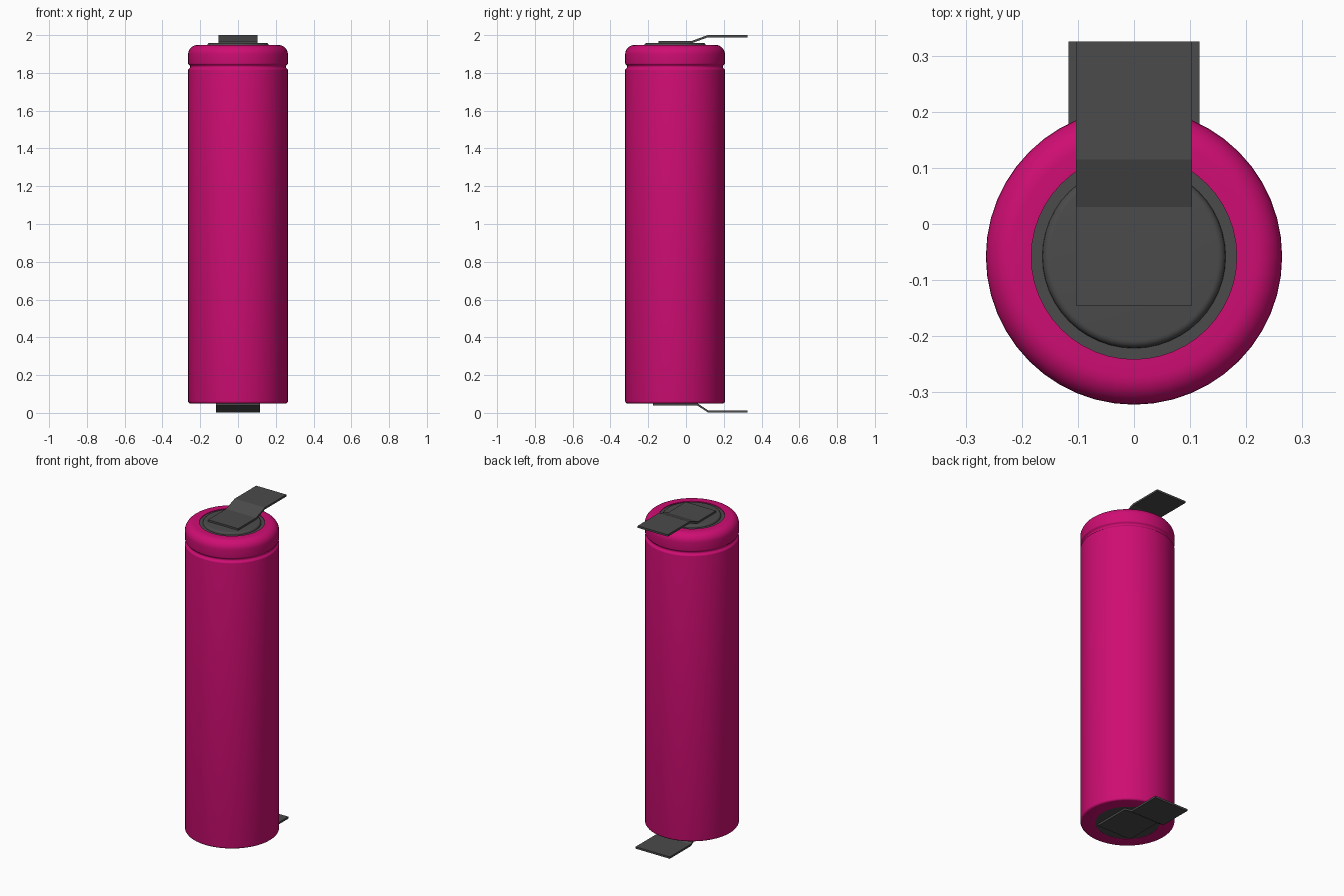
import bpy, bmesh, math
from mathutils import Vector

cube = bpy.data.objects.get("Cube")
if cube:
    bpy.data.objects.remove(cube, do_unlink=True)

AXIS_Y = -0.058
SEGMENTS = 48


def material(name, color):
    m = bpy.data.materials.new(name)
    m.use_nodes = True
    m.diffuse_color = color
    m.node_tree.nodes["Principled BSDF"].inputs["Base Color"].default_value = color
    return m


pink = material("magenta wrap", (0.62, 0.004, 0.17, 1))
grey = material("dark metal", (0.07, 0.07, 0.07, 1))


def finish(name, bm, mat, smooth):
    bmesh.ops.recalc_face_normals(bm, faces=bm.faces)
    mesh = bpy.data.meshes.new(name)
    bm.to_mesh(mesh)
    bm.free()
    mesh.materials.append(mat)
    ob = bpy.data.objects.new(name, mesh)
    bpy.context.collection.objects.link(ob)
    if smooth:
        bpy.ops.object.select_all(action="DESELECT")
        ob.select_set(True)
        bpy.context.view_layer.objects.active = ob
        bpy.ops.object.shade_smooth_by_angle(angle=math.radians(35))
    return ob


def lathe(name, profile, mat):
    """Spin a closed (radius, z) outline around the cell axis."""
    bm = bmesh.new()
    verts = [bm.verts.new((r, AXIS_Y, z)) for r, z in profile]
    edges = [bm.edges.new((a, b)) for a, b in zip(verts, verts[1:])]
    bmesh.ops.spin(bm, geom=verts + edges, cent=(0, AXIS_Y, 0), axis=(0, 0, 1),
                   angle=math.tau, steps=SEGMENTS)
    bmesh.ops.remove_doubles(bm, verts=bm.verts, dist=0.0001)
    return finish(name, bm, mat, True)


def arc(r, z, radius, start, end, steps):
    """Rounded part of a lathe outline, angles in degrees."""
    angles = [math.radians(start + (end - start) * i / steps) for i in range(steps + 1)]
    return [(r + radius * math.cos(a), z + radius * math.sin(a)) for a in angles]


def tab(name, half_width, path, thickness):
    """Bent metal strip following a (y, z) path along its underside."""
    bm = bmesh.new()
    outline = path + [(y, z + thickness) for y, z in reversed(path)]
    face = bm.faces.new([bm.verts.new((-half_width, y, z)) for y, z in outline])
    side = bmesh.ops.extrude_face_region(bm, geom=[face])
    moved = [v for v in side["geom"] if isinstance(v, bmesh.types.BMVert)]
    bmesh.ops.translate(bm, verts=moved, vec=Vector((2 * half_width, 0, 0)))
    return finish(name, bm, mat=grey, smooth=False)


# Shrink wrap: rolled bottom edge, crimp groove and rounded shoulder
wrap = [(0.18, 0.065), (0.18, 0.05)]
wrap += arc(0.252, 0.062, 0.012, -90, 0, 4)
wrap += arc(0.256, 1.815, 0.008, 0, 60, 3)
wrap += arc(0.264, 1.833, 0.011, 240, 120, 6)
wrap += arc(0.256, 1.851, 0.008, -60, 0, 3)
wrap += arc(0.214, 1.898, 0.05, 0, 90, 8)
wrap += [(0.183, 1.948), (0.183, 1.935)]
lathe("wrap", wrap, pink)

# Metal ends showing through the wrap openings
lathe("bottom_disc", [(0, 0.051), (0.182, 0.051), (0.182, 0.065), (0, 0.065)], grey)
lathe("top_ring", [(0, 1.93), (0.183, 1.93), (0.183, 1.944), (0, 1.944)], grey)
button = [(0, 1.94), (0.165, 1.94)] + arc(0.15, 1.945, 0.013, 0, 90, 5) + [(0, 1.958)]
lathe("top_button", button, grey)

# Solder tabs, stepped away from the cell at the back
tab("top_tab", 0.103, [(-0.145, 1.957), (0.03, 1.957), (0.115, 1.988), (0.325, 1.988)], 0.012)
tab("bottom_tab", 0.117, [(-0.175, 0.039), (0.06, 0.039), (0.118, 0.001), (0.325, 0.001)], 0.012)
